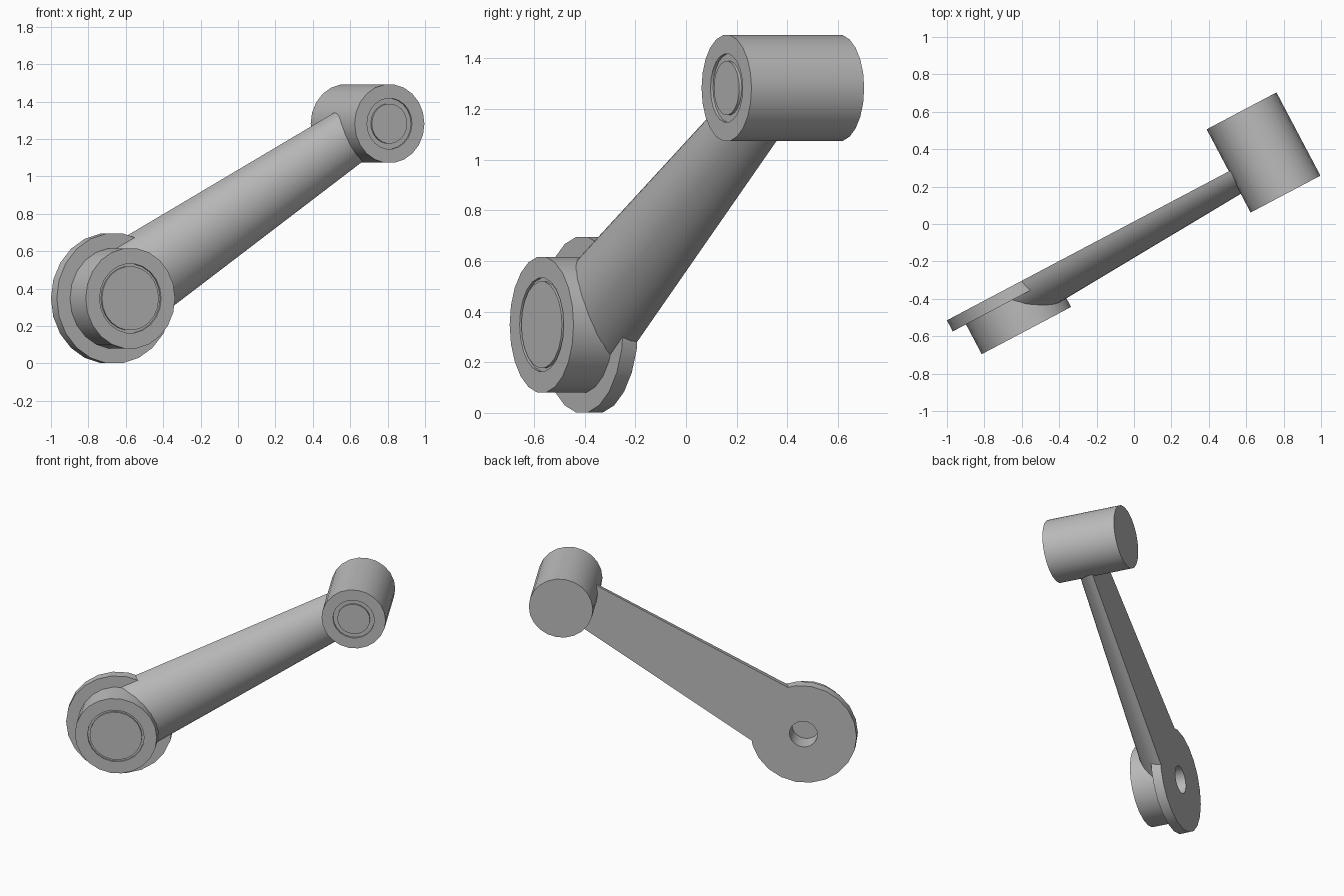
import bpy, bmesh
from math import cos, sin, pi, radians, atan2, hypot
from mathutils import Matrix, Vector

cube = bpy.data.objects.get("Cube")
if cube:
    bpy.data.objects.remove(cube, do_unlink=True)

TURN = Matrix.Rotation(radians(27.85), 4, 'Z')
SIDES = 22
HUB = Vector((-0.775, 0, 0.348))
KNOB = Vector((0.791, 0, 1.282))
BACK = -0.012          # shared rear plane of the hub and the arm

grey = bpy.data.materials.new("plain grey")
grey.use_nodes = True
colour = (0.5, 0.5, 0.5, 1)
grey.diffuse_color = colour
grey.node_tree.nodes["Principled BSDF"].inputs["Base Color"].default_value = colour


def finish(name, bm):
    bmesh.ops.recalc_face_normals(bm, faces=bm.faces)
    bm.transform(TURN)
    mesh = bpy.data.meshes.new(name)
    bm.to_mesh(mesh)
    bm.free()
    mesh.materials.append(grey)
    ob = bpy.data.objects.new(name, mesh)
    bpy.context.collection.objects.link(ob)
    bpy.ops.object.select_all(action='DESELECT')
    ob.select_set(True)
    bpy.context.view_layer.objects.active = ob
    bpy.ops.object.shade_smooth_by_angle(angle=radians(35))
    return ob


def skin(bm, rings):
    """Join closed rings into a solid with flat end caps."""
    loops = [[bm.verts.new(p) for p in ring] for ring in rings]
    n = len(loops[0])
    for a, b in zip(loops, loops[1:]):
        for i in range(n):
            j = (i + 1) % n
            bm.faces.new((a[i], a[j], b[j], b[i]))
    bm.faces.new(loops[0])
    bm.faces.new(loops[-1])


def lathe(name, centre, profile):
    """Turn (radius, forward) points about the front-to-back axis."""
    bm = bmesh.new()
    angles = [2 * pi * i / SIDES for i in range(SIDES)]
    skin(bm, [[centre + Vector((r * cos(a), -f, r * sin(a))) for a in angles]
              for r, f in profile])
    return finish(name, bm)


def grooved_face(front, outer, inner, depth=0.012):
    """Front face with a shallow ring groove."""
    return [(outer, front), (outer, front - depth),
            (inner, front - depth), (inner, front)]


# Hub: blind rear bore, thin flange and front boss
lathe("hub", HUB,
      [(0.092, 0.12), (0.092, BACK), (0.35, BACK), (0.35, 0.055),
       (0.27, 0.055), (0.27, 0.235)] + grooved_face(0.235, 0.186, 0.172))

# Handle knob: plain cylinder with a grooved front
lathe("handle_knob", KNOB,
      [(0.211, -0.266), (0.211, 0.237)] + grooved_face(0.237, 0.136, 0.107))

# Tapered arm: flat back and domed front
span = KNOB - HUB
along = span.normalized()
across = Vector((-along.z, 0, along.x))


def arm_ring(distance):
    half = 0.246 - 0.0547 * distance
    steps = 20
    ring = []
    for i in range(steps + 1):
        a = pi * i / steps
        ring.append(HUB + along * distance + across * (half * cos(a))
                    + Vector((0, -BACK - 0.85 * half * sin(a), 0)))
    return ring


bm = bmesh.new()
skin(bm, [arm_ring(0.11), arm_ring(1.75)])
finish("crank_arm", bm)
